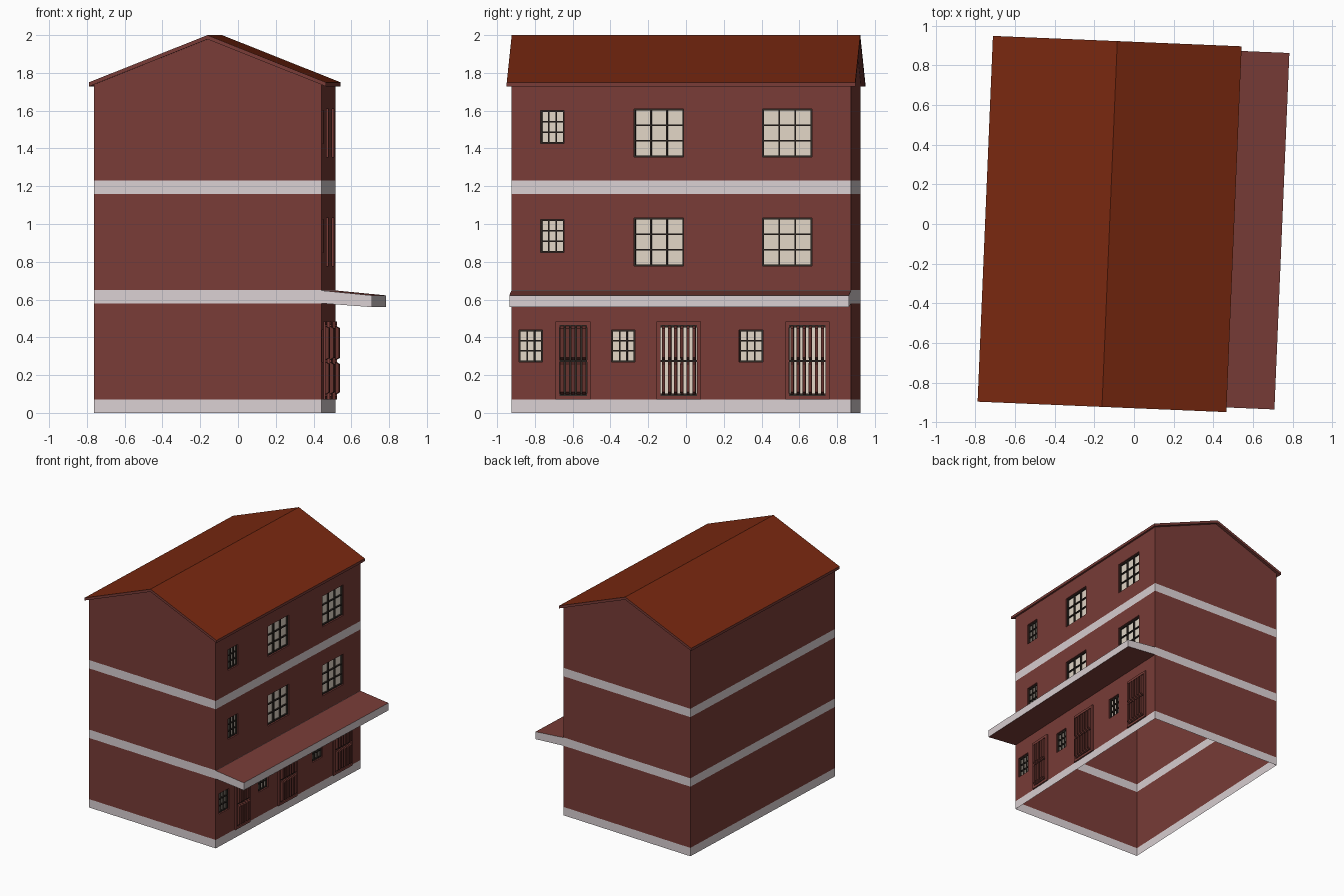
import bpy, bmesh, math

if "Cube" in bpy.data.objects:
    bpy.data.objects.remove(bpy.data.objects["Cube"])

ANGLE = math.radians(-2.4)            # the house stands slightly turned
CENTRE = (-0.123, 0.0, 0)
W, L = 0.603, 0.90                    # half width and half length of the walls
EAVE, RIDGE = 1.742, 1.98


def material(name, rgb):
    m = bpy.data.materials.new(name)
    m.diffuse_color = (*rgb, 1)
    m.use_nodes = True
    m.node_tree.nodes["Principled BSDF"].inputs["Base Color"].default_value = m.diffuse_color
    return m


WALL = material("wall_red", (0.19, 0.045, 0.038))
BAND = material("band_pale", (0.70, 0.63, 0.65))
ROOF = material("roof_rust", (0.19, 0.021, 0.005))
PANE = material("pane_cream", (0.76, 0.67, 0.57))
DARK = material("dark_bars", (0.03, 0.022, 0.018))
WOOD = material("door_wood", (0.13, 0.032, 0.026))


def finish(name, bm, mats, fix=True):
    bmesh.ops.remove_doubles(bm, verts=bm.verts, dist=1e-5)
    if fix:
        bmesh.ops.recalc_face_normals(bm, faces=bm.faces)
    me = bpy.data.meshes.new(name)
    bm.to_mesh(me)
    bm.free()
    for m in mats:
        me.materials.append(m)
    ob = bpy.data.objects.new(name, me)
    ob.location = CENTRE
    ob.rotation_euler[2] = ANGLE
    bpy.context.collection.objects.link(ob)
    return ob


def face(bm, pts, mat=0):
    f = bm.faces.new([bm.verts.new(p) for p in pts])
    f.material_index = mat


def prism(bm, prof, v0, v1, side_mats=None, cap_mat=0):
    """Extrude an (x, z) profile along y."""
    a = [bm.verts.new((x, v0, z)) for x, z in prof]
    b = [bm.verts.new((x, v1, z)) for x, z in prof]
    n = len(prof)
    for i in range(n):
        j = (i + 1) % n
        f = bm.faces.new((a[i], a[j], b[j], b[i]))
        f.material_index = side_mats[i] if side_mats else 0
    bm.faces.new(a).material_index = cap_mat
    bm.faces.new(b[::-1]).material_index = cap_mat


def box(bm, x0, x1, y0, y1, z0, z1):
    prism(bm, [(x0, z0), (x1, z0), (x1, z1), (x0, z1)], y0, y1)


# Openings on the right wall: (y0, y1, z0, z1)
windows = []
for z in (0.0, 0.577):
    windows.append((-0.745, -0.62, 0.85 + z, 1.023 + z))
    windows += [(y, y + 0.263, 0.778 + z, 1.033 + z) for y in (-0.25, 0.43)]
windows += [(y, y + 0.125, 0.27, 0.44) for y in (-0.86, -0.37, 0.307)]
doors = [(-0.645, -0.5, 0.09, 0.465), (-0.11, 0.085, 0.09, 0.465), (0.572, 0.765, 0.09, 0.465)]
openings = windows + doors

# Walls: open shell with flush pale bands
levels = [0, 0.07, 0.58, 0.65, 1.16, 1.23, EAVE]
bm = bmesh.new()
for i, (z0, z1) in enumerate(zip(levels, levels[1:])):
    m = 1 - i % 2
    face(bm, [(-W, L, z0), (-W, -L, z0), (-W, -L, z1), (-W, L, z1)], m)
    for s in (-1, 1):
        pts = [(s * W, s * L, z0), (-s * W, s * L, z0), (-s * W, s * L, z1), (s * W, s * L, z1)]
        if z1 == EAVE:
            pts.insert(3, (0, s * L, RIDGE))
        face(bm, pts, m)
ys = sorted({-L, L} | {round(v, 4) for o in openings for v in o[:2]})
zs = sorted(set(levels) | {round(v, 4) for o in openings for v in o[2:]})
for y0, y1 in zip(ys, ys[1:]):
    for z0, z1 in zip(zs, zs[1:]):
        cy, cz = (y0 + y1) / 2, (z0 + z1) / 2
        if any(a < cy < b and c < cz < d for a, b, c, d in openings):
            continue
        pale = any(levels[k] < cz < levels[k + 1] for k in (0, 2, 4))
        face(bm, [(W, y0, z0), (W, y1, z0), (W, y1, z1), (W, y0, z1)], int(pale))
finish("walls", bm, [WALL, BAND], fix=False)

# Reveals and panes set back into the openings
bm = bmesh.new()
DEPTH = 0.025
for k, (y0, y1, z0, z1) in enumerate(openings):
    c = [(y0, z0), (y1, z0), (y1, z1), (y0, z1)]
    for i in range(4):
        p, q = c[i], c[(i + 1) % 4]
        face(bm, [(W, *p), (W, *q), (W - DEPTH, *q), (W - DEPTH, *p)])
    solid = k == len(windows)                       # first door is closed wood
    face(bm, [(W - DEPTH, *p) for p in c], 2 if solid else 1)
finish("reveals_and_panes", bm, [WALL, PANE, DARK], fix=False)

# Window bars, three by three panes
bm = bmesh.new()
T = 0.004
for y0, y1, z0, z1 in windows:
    for i in range(4):
        y = y0 + T + (y1 - y0 - 2 * T) * i / 3
        z = z0 + T + (z1 - z0 - 2 * T) * i / 3
        box(bm, W - DEPTH, W - DEPTH + 0.014, y - T, y + T, z0, z1)
        box(bm, W - DEPTH, W - DEPTH + 0.012, y0, y1, z - T, z + T)
finish("window_bars", bm, [DARK])

# Door surrounds
bm = bmesh.new()
F = 0.02
for y0, y1, z0, z1 in doors:
    for a, b in ((y0 - F, y0), (y1, y1 + F)):
        box(bm, W - 0.005, W + 0.012, a, b, z0 - F, z1 + F)
    for a, b in ((z0 - F, z0), (z1, z1 + F)):
        box(bm, W - 0.005, W + 0.012, y0, y1, a, b)
finish("door_surrounds", bm, [WALL])

# Door bars in two tiers with chamfered ends, and dark rails
bars, rails = bmesh.new(), bmesh.new()
for k, (y0, y1, z0, z1) in enumerate(doors):
    n = 5 if k == 0 else 6
    half = 0.010 if k == 0 else 0.008
    for i in range(n):
        y = y0 + (y1 - y0) * (i + 0.5) / n
        for a, b in ((z0 + 0.008, 0.27), (0.28, z1 - 0.005)):
            prism(bars, [(W - 0.012, a), (W + 0.01, a), (W + 0.03, a + 0.012),
                         (W + 0.03, b - 0.012), (W + 0.01, b), (W - 0.012, b)],
                  y - half, y + half)
    for z in (z0 + 0.006, 0.275, z1 - 0.006):
        box(rails, W - DEPTH, W + 0.005, y0, y1, z - 0.006, z + 0.006)
finish("door_bars", bars, [WOOD])
finish("door_rails", rails, [DARK])

# Canopy over the ground floor
bm = bmesh.new()
prism(bm, [(W, 0.58), (0.87, 0.56), (0.87, 0.622), (W, 0.648)], -L, L, [0, 1, 0, 0], 1)
finish("canopy", bm, [WALL, BAND])

# Gabled roof slab
bm = bmesh.new()
prism(bm, [(-0.628, 1.728), (-0.628, 1.75), (0, 2), (0.628, 1.75), (0.628, 1.728), (0, 1.978)],
      -0.9235, 0.9235, [0, 1, 1, 0, 0, 0])
finish("roof", bm, [WALL, ROOF])
